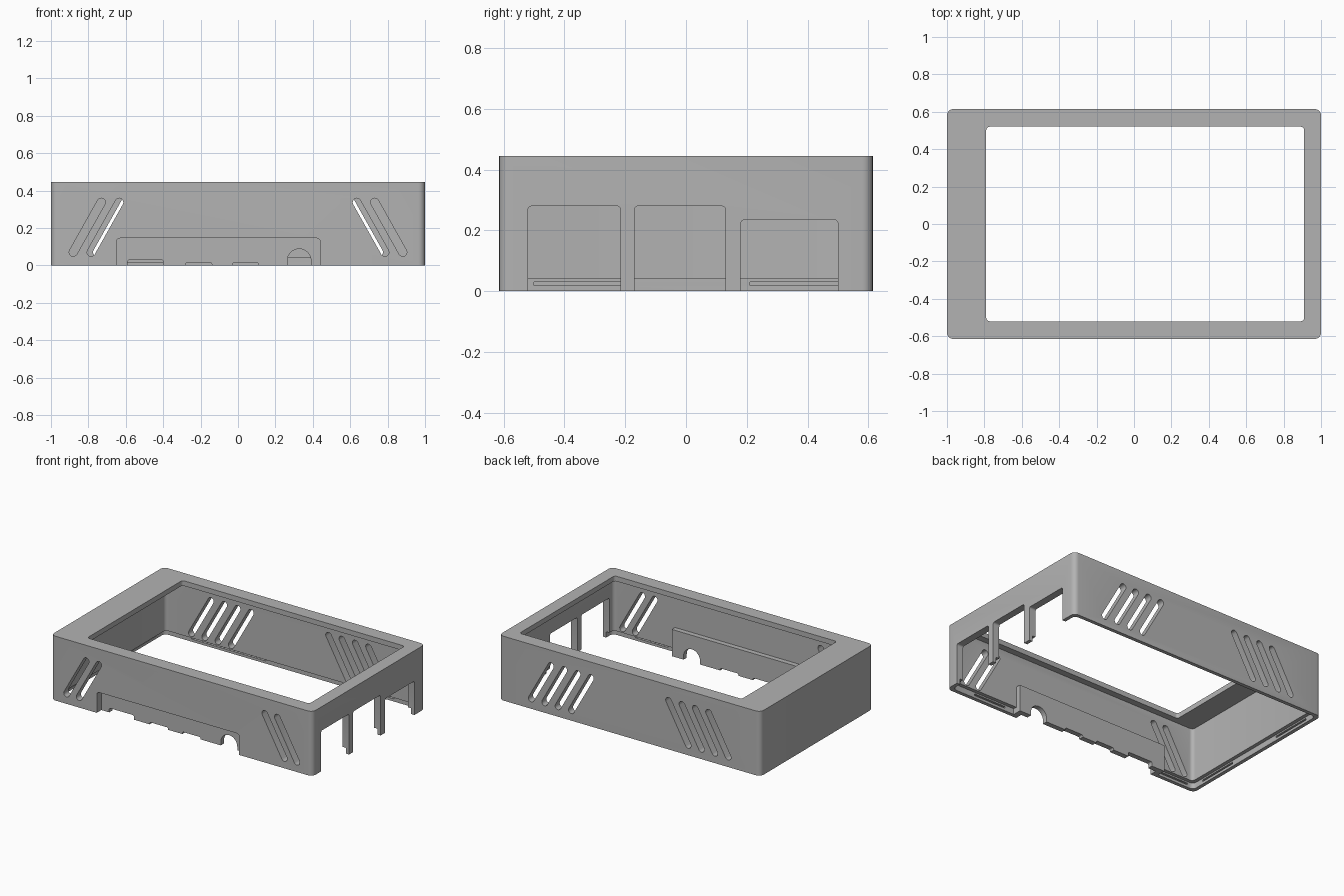
import bpy, bmesh, math
from mathutils import Vector

if "Cube" in bpy.data.objects:
    bpy.data.objects.remove(bpy.data.objects["Cube"])

grey = bpy.data.materials.new("light_grey_plastic")
grey.diffuse_color = (0.45, 0.45, 0.45, 1)
grey.use_nodes = True
grey.node_tree.nodes["Principled BSDF"].inputs["Base Color"].default_value = grey.diffuse_color


def rounded(x0, x1, y0, y1, r, n=5):
    """Outline of a rounded rectangle, anticlockwise."""
    pts = []
    for i, (cx, cy) in enumerate([(x1 - r, y1 - r), (x0 + r, y1 - r), (x0 + r, y0 + r), (x1 - r, y0 + r)]):
        for k in range(n + 1):
            a = math.pi / 2 * (i + k / n)
            pts.append((cx + r * math.cos(a), cy + r * math.sin(a)))
    return pts


def slot(ax, az, bx, bz, r, n=8):
    """Outline of a round-ended slot between two points."""
    ang = math.atan2(bz - az, bx - ax)
    pts = []
    for cx, cz, start in ((bx, bz, ang - math.pi / 2), (ax, az, ang + math.pi / 2)):
        for k in range(n + 1):
            a = start + math.pi * k / n
            pts.append((cx + r * math.cos(a), cz + r * math.sin(a)))
    return pts


def prism(name, outline, axis, lo, hi):
    """Extrude an outline along an axis; the outline uses the other two axes in order."""
    def place(p, d):
        return {"x": Vector((d, p[0], p[1])), "y": Vector((p[0], d, p[1])), "z": Vector((p[0], p[1], d))}[axis]
    bm = bmesh.new()
    a = [bm.verts.new(place(p, lo)) for p in outline]
    b = [bm.verts.new(place(p, hi)) for p in outline]
    bm.faces.new(a)
    bm.faces.new(b[::-1])
    for i in range(len(a)):
        j = (i + 1) % len(a)
        bm.faces.new((a[i], b[i], b[j], a[j]))
    bmesh.ops.recalc_face_normals(bm, faces=bm.faces)
    mesh = bpy.data.meshes.new(name)
    bm.to_mesh(mesh)
    bm.free()
    ob = bpy.data.objects.new(name, mesh)
    bpy.context.collection.objects.link(ob)
    mesh.materials.append(grey)
    return ob


def rect(x0, x1, z0, z1):
    return [(x0, z0), (x1, z0), (x1, z1), (x0, z1)]


def combine(ob, tool, op="DIFFERENCE"):
    """Apply one boolean and remove the tool."""
    tool.hide_render = True
    mod = ob.modifiers.new("cut", "BOOLEAN")
    mod.operation, mod.object, mod.solver = op, tool, "EXACT"
    deps = bpy.context.evaluated_depsgraph_get()
    mesh = bpy.data.meshes.new_from_object(ob.evaluated_get(deps))
    ob.modifiers.clear()
    ob.data = mesh
    bpy.data.objects.remove(tool)


def cut(outline, axis, lo, hi):
    combine(case, prism("cutter", outline, axis, lo, hi))


X, Y, H, WALL, LIP = 1.0, 0.615, 0.445, 0.05, 0.025

# Shell, cavity, bottom rabbet and screen window
case = prism("screen_case", rounded(-X, X, -Y, Y, 0.035), "z", 0, H)
cut(rounded(-X + WALL, X - WALL, -Y + WALL, Y - WALL, 0.025), "z", -0.1, 0.41)
cut(rounded(-X + LIP, X - LIP, -Y + LIP, Y - LIP, 0.03), "z", -0.1, 0.04)
cut(rounded(-0.79, 0.91, -0.52, 0.52, 0.018), "z", 0.3, 0.6)

# Thickened port panel inside the front wall, with its outer recess
combine(case, prism("port_panel", rect(-0.69, 0.48, 0, 0.185), "y", -Y + 0.01, -0.53), "UNION")
cut(rounded(-0.65, 0.44, -0.2, 0.145, 0.02), "y", -0.8, -0.565)

# Front ports along the bottom edge
for x0, x1, top in ((-0.59, -0.40, 0.03), (-0.28, -0.14, 0.015), (-0.03, 0.11, 0.015)):
    cut(rounded(x0, x1, -0.1, top, 0.01), "y", -0.8, -0.45)
cut(slot(0.327, -0.1, 0.327, 0.025, 0.063, 16), "y", -0.8, -0.45)

# Right wall openings
for y0, y1, top in ((-0.52, -0.215, 0.28), (-0.17, 0.13, 0.28), (0.18, 0.5, 0.235)):
    cut(rounded(y0, y1, -0.2, top, 0.013), "x", 0.9, 1.2)

# Slanted vents: two each side at the front, four each side at the back
for s in (-1, 1):
    for i in range(2):
        d = 0.096 * i
        cut(slot(s * (0.635 + d), 0.337, s * (0.785 + d), 0.07, 0.022), "y", -0.8, -0.5)
    for i in range(4):
        d = 0.102 * i
        cut(slot(s * (0.603 - d), 0.337, s * (0.753 - d), 0.07, 0.022), "y", 0.5, 0.8)

# Snap grooves inside the bottom lip
for s in (-1, 1):
    cut(rect(min(s * 0.21, s * 0.5), max(s * 0.21, s * 0.5), 0.018, 0.03), "x", -0.988, -0.96)
for x0, x1 in ((-0.77, -0.2), (0.45, 0.78)):
    cut(rect(x0, x1, 0.018, 0.03), "y", 0.575, 0.603)
for x0, x1 in ((-0.93, -0.72), (0.55, 0.8)):
    cut(rect(x0, x1, 0.018, 0.03), "y", -0.603, -0.575)

# Smooth the rounded corners, keep hard edges
bpy.context.view_layer.objects.active = case
case.select_set(True)
bpy.ops.object.shade_smooth_by_angle(angle=math.radians(30))
